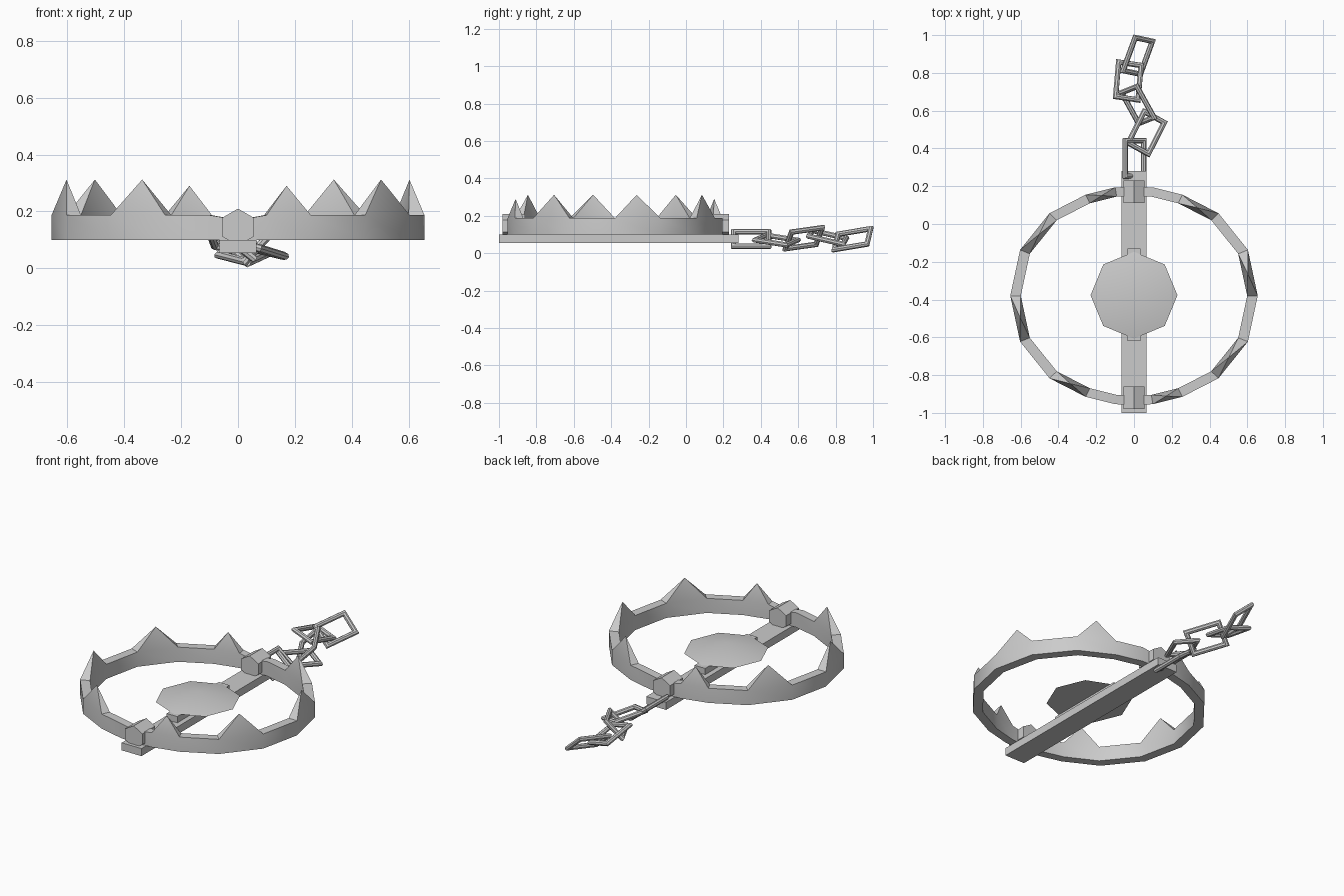
import bpy, bmesh
from math import cos, sin, pi, radians
from mathutils import Matrix, Vector

if "Cube" in bpy.data.objects:
    bpy.data.objects.remove(bpy.data.objects["Cube"])

CY = -0.38  # centre of the jaw ring


def finish(name, bm, smooth=True):
    bmesh.ops.recalc_face_normals(bm, faces=bm.faces[:])
    me = bpy.data.meshes.new(name)
    bm.to_mesh(me)
    bm.free()
    ob = bpy.data.objects.new(name, me)
    bpy.context.collection.objects.link(ob)
    if smooth:
        bpy.ops.object.select_all(action='DESELECT')
        ob.select_set(True)
        bpy.context.view_layer.objects.active = ob
        bpy.ops.object.shade_smooth_by_angle(angle=radians(30))
    return ob


def box(name, lo, hi):
    lo, hi = Vector(lo), Vector(hi)
    bm = bmesh.new()
    bmesh.ops.create_cube(bm, size=1)
    for v in bm.verts:
        v.co = Vector([a + (c + 0.5) * (b - a) for a, b, c in zip(lo, hi, v.co)])
    return finish(name, bm, False)


# Base bar and the trigger bracket on it
box("base_bar", (-0.065, -1.0, 0.055), (0.065, 0.28, 0.1))
box("pan_bracket", (-0.035, -0.62, 0.1), (0.035, -0.13, 0.137))


# Toothed half-ring jaw: teeth rise from every other segment
def jaw(name, turn):
    half = [(0.0, 0.576), (0.1, 0.574), (0.256, 0.535), (0.447, 0.437), (0.603, 0.243)]
    path = half + [(0.655, 0.0)] + [(x, -y) for x, y in reversed(half)]
    k = 0.915
    bm = bmesh.new()
    secs = []
    for i, (x, y) in enumerate(path):
        top = 0.17 if i in (0, len(path) - 1) else 0.187
        secs.append([bm.verts.new(p) for p in
                     ((x, y, 0.1), (x, y, top), (x * k, y * k, top), (x * k, y * k, 0.1))])
    for i, (a, b) in enumerate(zip(secs, secs[1:])):
        for j in range(4):
            quad = [a[j], a[(j + 1) % 4], b[(j + 1) % 4], b[j]]
            if j == 1 and i in (2, 4, 6, 8):
                tip = sum((v.co for v in quad), Vector()) / 4
                tip.z = 0.29 if i == 8 else 0.312
                t = bm.verts.new(tip)
                for m in range(4):
                    bm.faces.new((quad[m], quad[(m + 1) % 4], t))
            else:
                bm.faces.new(quad)
    bm.faces.new(secs[0])
    bm.faces.new(secs[-1])
    bm.transform(Matrix.Translation((0, CY, 0)) @ Matrix.Rotation(turn, 4, 'Z'))
    finish(name, bm)


jaw("right_jaw", 0)
jaw("left_jaw", pi)

# Hexagonal hinge knuckles
for name, y in (("front_hinge", -0.92), ("back_hinge", 0.17)):
    bm = bmesh.new()
    bmesh.ops.create_cone(bm, cap_ends=True, segments=6, radius1=0.065, radius2=0.065, depth=0.12)
    bm.transform(Matrix.Translation((0, y, 0.145)) @ Matrix.Rotation(pi / 2, 4, 'X'))
    finish(name, bm, False)

# Eight-sided trigger pan with a shallow peaked top
bm = bmesh.new()
rim = [bm.verts.new((0.23 * cos(i * pi / 4), 0.23 * sin(i * pi / 4) + CY + 0.003, 0.14)) for i in range(8)]
apex = bm.verts.new((0, CY + 0.003, 0.187))
bm.faces.new(rim)
for i in range(8):
    bm.faces.new((rim[i], rim[(i + 1) % 8], apex))
finish("trigger_pan", bm)


# Rectangular chain link with mitred round bars
def link(name, loc, yaw, pitch, roll, w=0.062, l=0.094, r=0.0145, n=8):
    bm = bmesh.new()
    rings = [[bm.verts.new(((w + r * cos(a)) * sx, (l + r * cos(a)) * sy, r * sin(a)))
              for a in (2 * pi * i / n for i in range(n))]
             for sx, sy in ((1, 1), (-1, 1), (-1, -1), (1, -1))]
    for c in range(4):
        a, b = rings[c], rings[(c + 1) % 4]
        for i in range(n):
            j = (i + 1) % n
            bm.faces.new((a[i], a[j], b[j], b[i]))
    rot = (Matrix.Rotation(radians(yaw), 4, 'Z') @ Matrix.Rotation(radians(pitch), 4, 'X')
           @ Matrix.Rotation(radians(roll), 4, 'Y'))
    bm.transform(Matrix.Translation(loc) @ rot)
    ob = finish(name, bm)
    bpy.ops.object.shade_smooth_by_angle(angle=radians(50))


# Chain, from the bar outwards
link("chain_link_1", (0.003, 0.348, 0.076), 0, 0, 38)
link("chain_link_2", (0.065, 0.483, 0.07), -27, -8, 12)
link("chain_link_3", (0.02, 0.63, 0.08), 29, 7, -46)
link("chain_link_4", (-0.03, 0.757, 0.085), -5, -13, 15)
link("chain_link_5", (0.02, 0.89, 0.075), -20, 9, 42)
